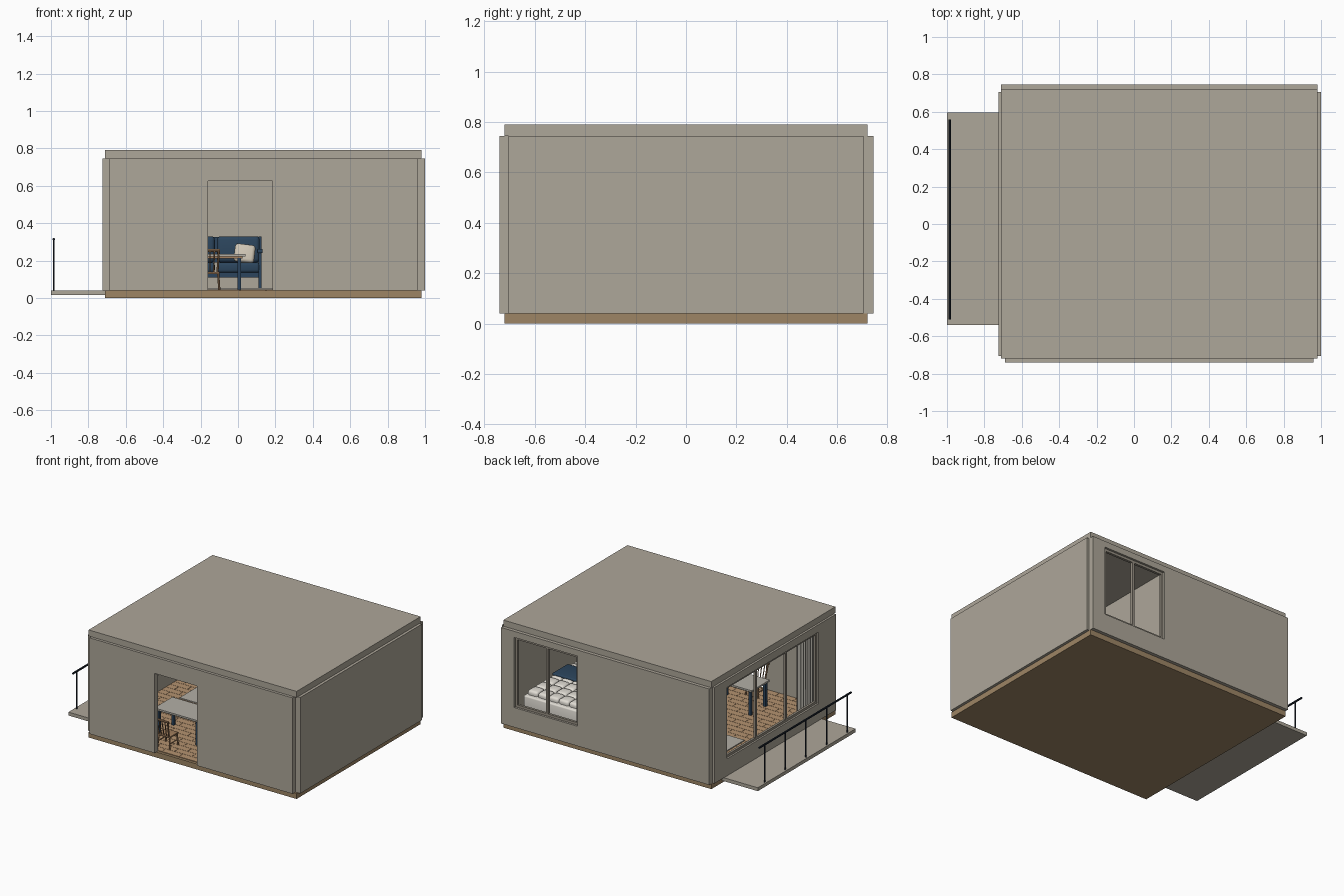
import bpy, bmesh, math
from mathutils import Matrix, Vector

cube = bpy.data.objects.get("Cube")
if cube:
    bpy.data.objects.remove(cube, do_unlink=True)


def material(name, rgb):
    m = bpy.data.materials.new(name)
    m.use_nodes = True
    m.diffuse_color = (*rgb, 1)
    m.node_tree.nodes["Principled BSDF"].inputs["Base Color"].default_value = (*rgb, 1)
    return m


PLASTER = material("plaster", (0.42, 0.385, 0.32))
SLAB = material("slab_wood", (0.34, 0.235, 0.13))
PARQUET = material("parquet", (0.46, 0.29, 0.16))
FRAME = material("window_frame", (0.30, 0.27, 0.22))
METAL = material("dark_metal", (0.012, 0.018, 0.03))
NAVY = material("navy", (0.025, 0.06, 0.11))
CREAM = material("cream_fabric", (0.62, 0.56, 0.46))
WHITE = material("white_linen", (0.75, 0.72, 0.66))
OAK = material("chair_oak", (0.36, 0.21, 0.11))
GREY = material("warm_grey", (0.45, 0.43, 0.38))


def mesh_object(name, bm, mat):
    me = bpy.data.meshes.new(name)
    bmesh.ops.recalc_face_normals(bm, faces=bm.faces)
    bm.to_mesh(me)
    bm.free()
    me.materials.append(mat)
    ob = bpy.data.objects.new(name, me)
    bpy.context.collection.objects.link(ob)
    return ob


def add_box(bm, x, y, z):
    size = [b - a for a, b in (x, y, z)]
    mid = [(a + b) / 2 for a, b in (x, y, z)]
    bmesh.ops.create_cube(bm, size=1, matrix=Matrix.Translation(mid) @ Matrix.Diagonal((*size, 1)))


def boxes(name, mat, *parts, bevel=0):
    bm = bmesh.new()
    for p in parts:
        add_box(bm, *p)
    ob = mesh_object(name, bm, mat)
    if bevel:
        mod = ob.modifiers.new("soft_edges", "BEVEL")
        mod.width, mod.segments = bevel, 3
        for poly in ob.data.polygons:
            poly.use_smooth = True
    return ob


def rod(name, mat, a, b, r, sides=8):
    a, b = Vector(a), Vector(b)
    d = b - a
    bm = bmesh.new()
    m = Matrix.Translation((a + b) / 2) @ d.to_track_quat("Z", "Y").to_matrix().to_4x4()
    bmesh.ops.create_cone(bm, cap_ends=True, segments=sides, radius1=r, radius2=r, depth=d.length, matrix=m)
    return mesh_object(name, bm, mat)


# Shell: slab, roof and walls with stepped corners
Z0, Z1 = 0.04, 0.745
boxes("base_slab", SLAB, ((-0.71, 0.98), (-0.72, 0.72), (0, Z0)))
boxes("roof_slab", PLASTER, ((-0.71, 0.98), (-0.72, 0.72), (Z1, 0.79)))
boxes("right_end_wall", PLASTER, ((0.96, 1.0), (-0.705, 0.705), (Z0, Z1)))

FY = (-0.74, -0.70)
boxes("front_wall_west", PLASTER, ((-0.69, -0.16), FY, (Z0, Z1)))
boxes("front_wall_east", PLASTER, ((0.185, 0.96), FY, (Z0, Z1)))
boxes("door_lintel", PLASTER, ((-0.16, 0.185), FY, (0.625, Z1)))

LX = (-0.725, -0.69)
LY, LZ = (-0.505, 0.56), (0.165, 0.69)
boxes("balcony_wall_front", PLASTER, (LX, (-0.705, LY[0]), (Z0, Z1)))
boxes("balcony_wall_back", PLASTER, (LX, (LY[1], 0.705), (Z0, Z1)))
boxes("balcony_window_lintel", PLASTER, (LX, LY, (LZ[1], Z1)))
boxes("balcony_window_parapet", PLASTER, (LX, LY, (Z0, LZ[0])))

BX, BZ = (0.36, 0.875), (0.185, 0.70)
back = boxes("back_wall", PLASTER, ((-0.71, 0.98), (0.705, 0.745), (Z0, Z1)))
cutter = boxes("window_cutter", PLASTER, (BX, (0.6, 0.8), BZ))
cutter.hide_render = True
mod = back.modifiers.new("window", "BOOLEAN")
mod.object, mod.operation, mod.solver = cutter, "DIFFERENCE", "EXACT"
bpy.context.view_layer.objects.active = back
bpy.ops.object.modifier_apply(modifier=mod.name)
bpy.data.objects.remove(cutter, do_unlink=True)

boxes("bedroom_partition", PLASTER, ((0.28, 0.31), (-0.70, 0.705), (Z0, Z1)))


# Window frames: outer bars plus mullions, along x or y
def window(name, span, zs, depth, panes, along_x):
    w = 0.018
    a, b = span
    parts = [((a, b), depth, (zs[0], zs[0] + w)), ((a, b), depth, (zs[1] - w, zs[1]))]
    for i in range(panes + 1):
        c = a + w / 2 + (b - a - w) * i / panes
        parts.append(((c - w / 2, c + w / 2), depth, (zs[0] + w, zs[1] - w)))
    if not along_x:
        parts = [(p[1], p[0], p[2]) for p in parts]
    boxes(name, FRAME, *parts)


window("back_window_frame", BX, BZ, (0.712, 0.73), 2, True)
window("balcony_window_frame", LY, LZ, (-0.712, -0.695), 3, False)

# Parquet laid in staggered boards
bm = bmesh.new()
rows, length = 28, 0.14
pitch = 1.40 / rows
for r in range(rows):
    y = -0.70 + r * pitch
    x = -0.69 - (r % 2) * length / 2
    while x < 0.96:
        x0, x1 = max(x, -0.69), min(x + length, 0.96)
        if x1 - x0 > 0.01:
            add_box(bm, (x0, x1 - 0.002), (y, y + pitch - 0.002), (Z0 - 0.005, Z0 + 0.005))
        x += length
mesh_object("parquet_floor", bm, PARQUET)
boxes("rug", GREY, ((-0.51, 0.22), (0.05, 0.60), (0.045, 0.052)))

# Balcony and railing
boxes("balcony_deck", PLASTER, ((-1.0, -0.70), (-0.54, 0.595), (0.015, Z0)))
RX = -0.985
rod("handrail", METAL, (RX, -0.51, 0.315), (RX, 0.56, 0.315), 0.007)
for i in range(5):
    y = -0.465 + i * 0.24
    rod("rail_post", METAL, (RX, y, Z0), (RX, y, 0.315), 0.005)

# Curtain as a folded sheet
bm = bmesh.new()
prev = None
for i in range(49):
    t = i / 48
    x, y = -0.655 + 0.014 * math.sin(t * math.tau * 7), -0.36 - 0.19 * t
    pair = [bm.verts.new((x, y, z)) for z in (0.07, 0.72)]
    if prev:
        bm.faces.new((prev[0], pair[0], pair[1], prev[1]))
    prev = pair
curtain = mesh_object("curtain", bm, GREY)
for poly in curtain.data.polygons:
    poly.use_smooth = True

# Dining table
boxes("table_top", GREY, ((-0.33, 0.04), (-0.50, -0.29), (0.222, 0.235)))
boxes("table_apron", OAK, ((-0.315, 0.025), (-0.485, -0.305), (0.212, 0.222)))
for x in (-0.31, 0.005):
    for y in (-0.48, -0.31):
        boxes("table_leg", NAVY, ((x - 0.008, x + 0.012), (y - 0.01, y + 0.01), (0.045, 0.213)))

# Dining chair facing the table, with a splayed slatted back
CX, CY = -0.15, -0.60
boxes("chair_seat", OAK, ((CX - 0.052, CX + 0.052), (CY - 0.05, CY + 0.05), (0.128, 0.14)), bevel=0.004)
for s in (-1, 1):
    for d in (-1, 1):
        rod("chair_leg", OAK, (CX + s * 0.044, CY + d * 0.042, 0.13), (CX + s * 0.05, CY + d * 0.048, 0.045), 0.006)
    rod("chair_stretcher", OAK, (CX + s * 0.047, CY - 0.045, 0.085), (CX + s * 0.047, CY + 0.045, 0.085), 0.004)
for k in range(-2, 3):
    r = 0.006 if abs(k) == 2 else 0.0035
    rod("chair_back_spindle", OAK, (CX + k * 0.02, CY - 0.044, 0.135), (CX + k * 0.024, CY - 0.07, 0.255), r)
rod("chair_top_rail", OAK, (CX - 0.055, CY - 0.07, 0.255), (CX + 0.055, CY - 0.07, 0.255), 0.008)

# Sofa: open frame, seat and back cushions, loose pillow
SX = (-0.36, 0.12)
for x in SX:
    for y in (0.42, 0.64):
        boxes("sofa_leg", NAVY, ((x - 0.01, x + 0.006), (y - 0.01, y + 0.01), (0.045, 0.25 if y < 0.5 else 0.33)))
    boxes("sofa_armrest", NAVY, ((x - 0.018, x + 0.012), (0.40, 0.65), (0.24, 0.262)), bevel=0.005)
boxes("sofa_frame", NAVY, ((*SX,), (0.42, 0.64), (0.11, 0.135)))
boxes("sofa_back_rail", NAVY, ((*SX,), (0.635, 0.655), (0.19, 0.325)))
half = (SX[1] - SX[0]) / 2
for i in range(2):
    x0 = SX[0] + i * half
    boxes("sofa_seat_cushion", NAVY, ((x0 + 0.008, x0 + half - 0.004), (0.405, 0.62), (0.135, 0.19)), bevel=0.015)
    boxes("sofa_back_cushion", NAVY, ((x0 + 0.008, x0 + half - 0.004), (0.57, 0.635), (0.19, 0.33)), bevel=0.02)
pillow = boxes("sofa_pillow", CREAM, ((-0.055, 0.055), (-0.02, 0.02), (-0.05, 0.05)), bevel=0.018)
pillow.location = (0.035, 0.53, 0.238)
pillow.rotation_euler = (-0.25, 0.12, 0)

# Bed: base, quilted mattress, blanket and pillows
boxes("bed_base", WHITE, ((0.40, 0.93), (-0.20, 0.56), (0.045, 0.19)), bevel=0.01)
boxes("bed_headboard", CREAM, ((0.39, 0.94), (-0.24, -0.20), (0.045, 0.34)), bevel=0.01)
tufts = []
for i in range(6):
    for j in range(8):
        x, y = 0.415 + i * 0.084, -0.18 + j * 0.089
        tufts.append(((x, x + 0.084), (y, y + 0.089), (0.17, 0.222)))
boxes("quilted_mattress", WHITE, *tufts, bevel=0.018)
boxes("bed_blanket", NAVY, ((0.41, 0.92), (0.06, 0.24), (0.215, 0.235)), bevel=0.008)
for x in (0.44, 0.68):
    boxes("bed_pillow", CREAM, ((x, x + 0.2), (-0.17, -0.04), (0.22, 0.27)), bevel=0.02)
